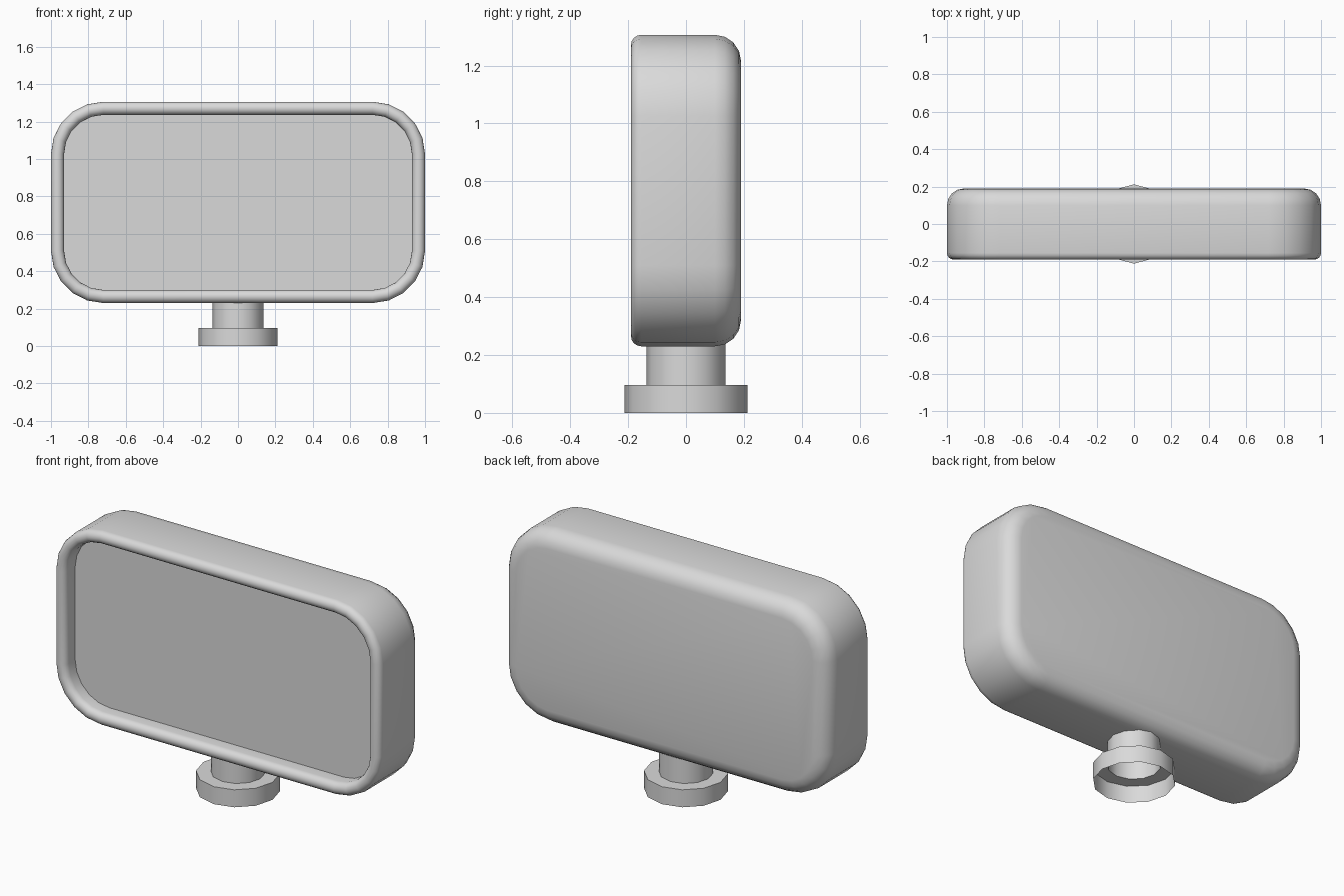
import bpy, bmesh, math

if "Cube" in bpy.data.objects:
    bpy.data.objects.remove(bpy.data.objects["Cube"])

grey = bpy.data.materials.new("plain_grey")
grey.diffuse_color = (0.7, 0.7, 0.7, 1)
grey.use_nodes = True
grey.node_tree.nodes["Principled BSDF"].inputs["Base Color"].default_value = grey.diffuse_color

ZC, HX, HZ, R, SEG = 0.768, 1.0, 0.538, 0.28, 5
GLASS_Y = -0.10


def outline(inset):
    """Rounded rectangle in x/z, shrunk by inset around fixed corner centres."""
    r = max(R - inset, 0.02)
    cx, cz = HX - inset - r, HZ - inset - r
    pts = []
    for q, (sx, sz) in enumerate([(1, 1), (-1, 1), (-1, -1), (1, -1)]):
        for i in range(SEG + 1):
            a = (q + i / SEG) * math.pi / 2
            pts.append((sx * cx + r * math.cos(a), ZC + sz * cz + r * math.sin(a)))
    return pts


def make(name, rings, cap_last=False):
    """Skin a stack of closed rings (or cap a single one) into one mesh object."""
    bm = bmesh.new()
    loops = [[bm.verts.new(p) for p in ring] for ring in rings]
    n = len(loops[0])
    for a, b in zip(loops, loops[1:]):
        for i in range(n):
            j = (i + 1) % n
            bm.faces.new((a[i], a[j], b[j], b[i]))
    if cap_last:
        bm.faces.new(loops[-1])
    mesh = bpy.data.meshes.new(name)
    bm.to_mesh(mesh)
    bm.free()
    ob = bpy.data.objects.new(name, mesh)
    bpy.context.collection.objects.link(ob)
    mesh.materials.append(grey)
    bpy.ops.object.select_all(action='DESELECT')
    ob.select_set(True)
    bpy.context.view_layer.objects.active = ob
    bpy.ops.object.shade_smooth_by_angle(angle=math.radians(40))
    return ob


# Housing profile as (inset, y): inner wall, rounded front rim, side, rounded back
profile = [(0.07, GLASS_Y)]
for i in range(9):
    a = math.pi * i / 8
    profile.append((0.035 + 0.035 * math.cos(a), -0.155 - 0.035 * math.sin(a)))
for i in range(5):
    a = math.pi / 2 * i / 4
    profile.append((0.09 - 0.09 * math.cos(a), 0.10 + 0.09 * math.sin(a)))
make("mirror_housing", [[(x, y, z) for x, z in outline(d)] for d, y in profile],
     cap_last=True)

# Flat reflecting panel set deep inside the rim, facing the front
make("mirror_glass", [[(x, GLASS_Y, z) for x, z in outline(0.07)]], cap_last=True)
glass = bpy.data.objects["mirror_glass"].data
if glass.polygons[0].normal.y > 0:
    glass.flip_normals()


# Hollow stepped mount: wide foot collar, annular shoulder, narrow stem
def circle(r, z, n=12):
    return [(r * math.cos(math.tau * i / n), r * math.sin(math.tau * i / n), z)
            for i in range(n)]


make("mount_stem", [circle(0.212, 0), circle(0.212, 0.097), circle(0.137, 0.097),
                    circle(0.137, 0.25)])
